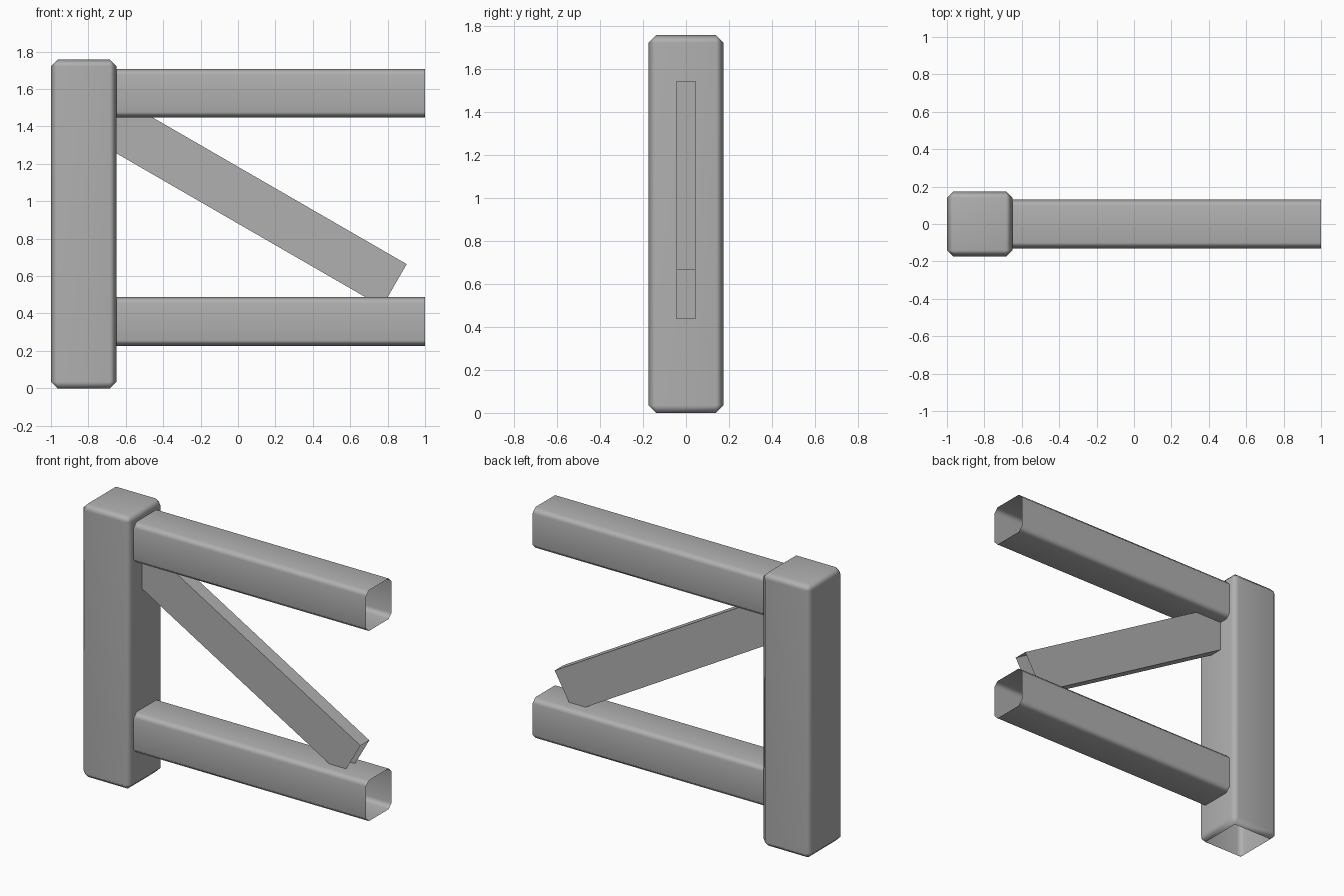
import bpy, bmesh
from math import radians
from mathutils import Matrix, Vector

if "Cube" in bpy.data.objects:
    bpy.data.objects.remove(bpy.data.objects["Cube"])

# Dark grey paint
paint = bpy.data.materials.new("dark_grey")
paint.diffuse_color = (0.436, 0.436, 0.436, 1.0)
paint.use_nodes = True
paint.node_tree.nodes["Principled BSDF"].inputs["Base Color"].default_value = paint.diffuse_color


def make_box(name, size, centre, tilt=0.0, bevel=0.0, long_only=False, open_dirs=(), smooth=True):
    """Box with optional chamfers; faces pointing along open_dirs are removed."""
    bm = bmesh.new()
    bmesh.ops.create_cube(bm, size=1.0)
    bmesh.ops.scale(bm, vec=Vector(size), verts=bm.verts)
    if bevel:
        edges = [e for e in bm.edges if not long_only
                 or abs(e.verts[0].co.x - e.verts[1].co.x) > 1e-4]
        bmesh.ops.bevel(bm, geom=edges, offset=bevel, segments=1,
                        affect='EDGES', profile=0.5)
    bm.normal_update()
    ends = [f for f in bm.faces
            if any(f.normal.dot(Vector(d)) > 0.99 for d in open_dirs)]
    bmesh.ops.delete(bm, geom=ends, context='FACES')
    bmesh.ops.transform(bm, verts=bm.verts, matrix=Matrix.Translation(centre)
                        @ Matrix.Rotation(radians(tilt), 4, 'Y'))
    for f in bm.faces:
        f.smooth = smooth
    mesh = bpy.data.meshes.new(name)
    bm.to_mesh(mesh)
    bm.free()
    mesh.materials.append(paint)
    obj = bpy.data.objects.new(name, mesh)
    bpy.context.collection.objects.link(obj)
    if smooth:
        # broad faces stay nearly flat, chamfers blend
        mod = obj.modifiers.new("weighted", 'WEIGHTED_NORMAL')
        mod.mode = 'FACE_AREA'
    return obj


BOTH_ENDS = ((1, 0, 0), (-1, 0, 0))

# Upright post, chamfered all round, open underneath
make_box("post", (0.35, 0.35, 1.757), (-0.825, 0, 0.8785),
         bevel=0.035, open_dirs=((0, 0, -1),))

# Two horizontal rails, open-ended chamfered tubes
for name, z in (("lower_rail", 0.357), ("upper_rail", 1.578)):
    make_box(name, (1.66, 0.26, 0.261), (0.17, 0, z),
             bevel=0.03, long_only=True, open_dirs=BOTH_ENDS)

# Diagonal flat brace running down from the post to the lower rail
make_box("diagonal_brace", (1.76, 0.09, 0.263), (0.074, 0, 0.99),
         tilt=30, open_dirs=BOTH_ENDS, smooth=False)
